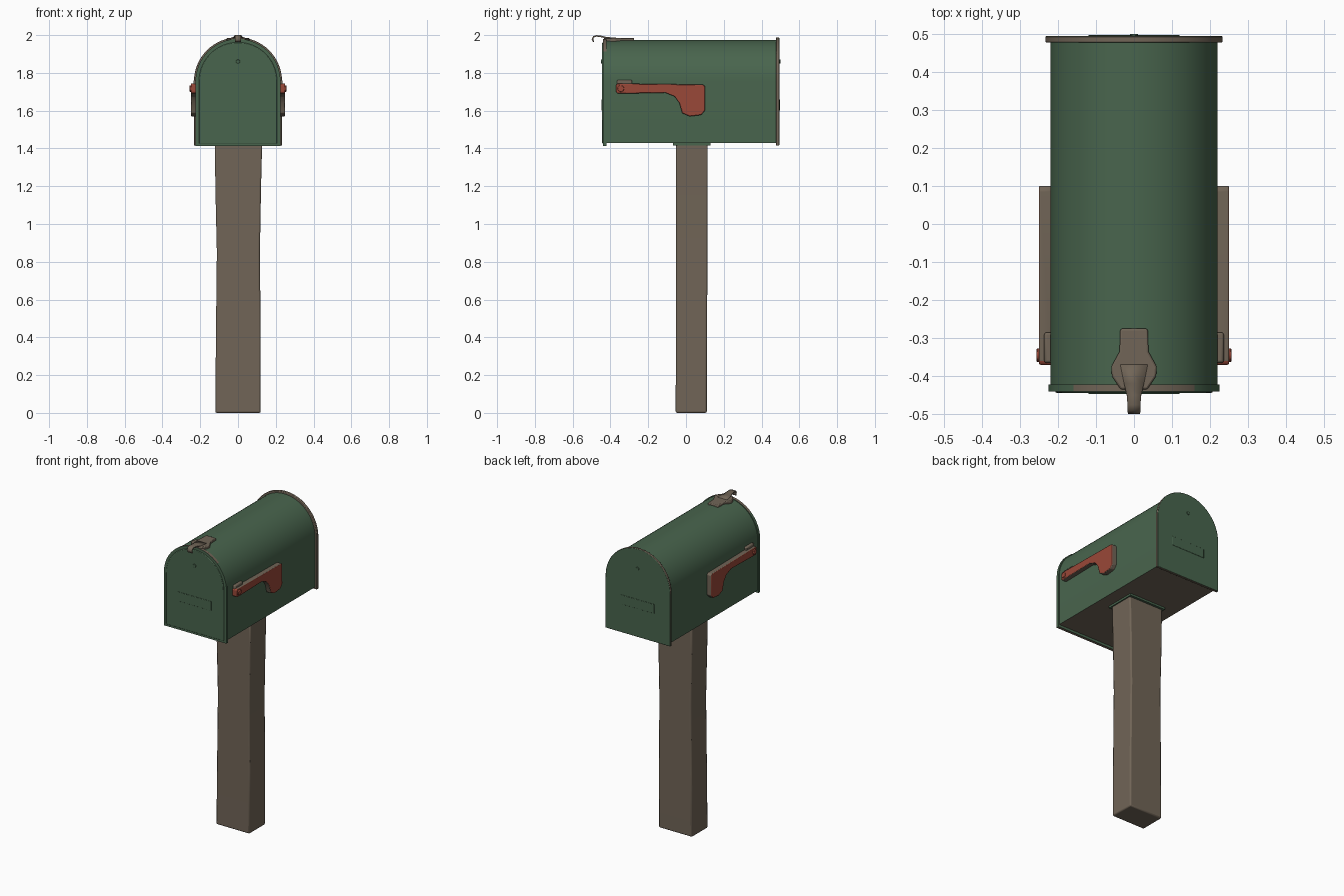
import bpy
import bmesh
import math

cube = bpy.data.objects.get("Cube")
if cube:
    bpy.data.objects.remove(cube, do_unlink=True)


def make_material(name, rgb):
    mat = bpy.data.materials.new(name)
    mat.use_nodes = True
    mat.diffuse_color = (*rgb, 1)
    mat.node_tree.nodes["Principled BSDF"].inputs["Base Color"].default_value = (*rgb, 1)
    return mat


green = make_material("painted green", (0.066, 0.13, 0.075))
brown = make_material("weathered brown", (0.165, 0.13, 0.095))
red = make_material("faded red", (0.32, 0.065, 0.04))


def finish(name, bm, mats, rule=None, bevel=0.0):
    """Turn a bmesh into an object; rule(normal, centre) picks the material."""
    bmesh.ops.recalc_face_normals(bm, faces=bm.faces[:])
    bm.normal_update()
    for f in bm.faces:
        f.material_index = rule(f.normal, f.calc_center_median()) if rule else 0
    mesh = bpy.data.meshes.new(name)
    bm.to_mesh(mesh)
    bm.free()
    for m in mats:
        mesh.materials.append(m)
    obj = bpy.data.objects.new(name, mesh)
    bpy.context.collection.objects.link(obj)
    if bevel:
        mod = obj.modifiers.new("soft edges", "BEVEL")
        mod.width = bevel
        mod.segments = 2
        mod.limit_method = "ANGLE"
    bpy.ops.object.select_all(action="DESELECT")
    obj.select_set(True)
    bpy.context.view_layer.objects.active = obj
    bpy.ops.object.shade_smooth_by_angle(angle=math.radians(35))
    return obj


def place(axis, u, v, t):
    return {"x": (t, u, v), "y": (u, t, v), "z": (u, v, t)}[axis]


def prism(name, outline, axis, start, end, mats, rule=None, bevel=0.0):
    """Extrude a closed 2D outline along an axis."""
    bm = bmesh.new()
    rings = [[bm.verts.new(place(axis, u, v, t)) for u, v in outline] for t in (start, end)]
    for ring in rings:
        bm.faces.new(ring)
    for i in range(len(outline)):
        j = (i + 1) % len(outline)
        bm.faces.new((rings[0][i], rings[0][j], rings[1][j], rings[1][i]))
    return finish(name, bm, mats, rule, bevel)


def arch(radius, bottom, spring=1.755, steps=32):
    """Round-topped outline of the box."""
    arc = [(radius * math.cos(math.pi * i / steps), spring + radius * math.sin(math.pi * i / steps))
           for i in range(steps + 1)]
    return [(radius, bottom)] + arc + [(-radius, bottom)]


def rect(u0, u1, v0, v1):
    return [(u0, v0), (u1, v0), (u1, v1), (u0, v1)]


def disc(u, v, r, n=12):
    return [(u + r * math.cos(2 * math.pi * i / n), v + r * math.sin(2 * math.pi * i / n))
            for i in range(n)]


# Wooden post, slightly uneven along its height
bm = bmesh.new()
rings = []
for z, x0, x1, y0, y1 in [(0, -.12, .12, -.055, .11), (.4, -.117, .12, -.053, .112),
                          (.85, -.112, .116, -.052, .113), (1.2, -.12, .122, -.053, .115),
                          (1.43, -.122, .128, -.053, .115)]:
    rings.append([bm.verts.new((x, y, z)) for x, y in rect(x0, x1, y0, y1)])
bm.faces.new(rings[0])
bm.faces.new(rings[-1])
for low, high in zip(rings, rings[1:]):
    for i in range(4):
        bm.faces.new((low[i], low[i - 1], high[i - 1], high[i]))
finish("post", bm, [brown], bevel=0.008)

# Mounting pad between post and box
prism("mounting_pad", rect(-.13, .135, -.07, .13), "z", 1.415, 1.435, [green])

# Box shell with a bare underside
prism("box", arch(.22, 1.428), "y", -.435, .48, [green, brown],
      lambda n, c: int(n.z < -.9))

# Front lip, worn along the crown
prism("front_lip", arch(.225, 1.412), "y", -.44, -.422, [green, brown],
      lambda n, c: int(abs(n.y) < .5 and (c.z > 1.92 or n.z < -.9)))

# Door panel
prism("door", arch(.207, 1.425), "y", -.444, -.436, [green], bevel=0.004)

# Back flange: worn edge, painted back
prism("back_rim", arch(.233, 1.415), "y", .477, .494, [green, brown],
      lambda n, c: int(n.y < .5), bevel=0.003)

# Shallow pressed bars and rivets on both ends
for label, y, s in (("front", -.444, -1), ("back", .494, 1)):
    prism(label + "_pressed_bar", rect(-.12, .12, 1.6, 1.66), "y", y, y + s * .003, [green], bevel=0.002)
    prism(label + "_rivet", disc(0, 1.86, .011), "y", y, y + s * .006, [green], bevel=0.002)

# Signal flags on both sides
flag = [(-.37, 1.738), (-.36, 1.744), (.09, 1.738), (.1, 1.73), (.1, 1.6), (.08, 1.577), (.02, 1.57),
        (-.02, 1.587), (-.035, 1.64), (-.06, 1.675), (-.11, 1.695), (-.36, 1.69), (-.37, 1.698)]
for side, s in (("left", 1), ("right", -1)):
    prism(side + "_flag", flag, "x", s * .215, s * .25, [brown, red],
          lambda n, c: int(n.x * s > .5 or (n.y < -.5 and c.z > 1.66)), bevel=0.004)
    prism(side + "_flag_bracket", rect(-.365, -.285, 1.7, 1.762), "x", s * .21, s * .236, [brown], bevel=0.006)
    prism(side + "_flag_pivot", disc(-.345, 1.717, .018), "x", s * .24, s * .256, [red], bevel=0.003)

# Latch plate on the crown
half = [(.036, -.275), (.038, -.335), (.06, -.375), (.058, -.4), (.035, -.435)]
prism("latch_plate", half + [(-x, y) for x, y in reversed(half)], "z", 1.96, 1.986, [brown], bevel=0.005)

# Curled latch tongue
bm = bmesh.new()
pairs = []
for y, z, w in [(-.37, 1.982, .036), (-.42, 1.986, .026), (-.45, 1.993, .019), (-.475, 1.996, .017),
                (-.489, 1.991, .017), (-.495, 1.978, .016), (-.489, 1.964, .016)]:
    pairs.append([bm.verts.new((x, y, z)) for x in (-w, w)])
for a, b in zip(pairs, pairs[1:]):
    bm.faces.new((a[0], a[1], b[1], b[0]))
tongue = finish("latch_tongue", bm, [brown])
thick = tongue.modifiers.new("thickness", "SOLIDIFY")
thick.thickness = 0.008
thick.offset = 0
